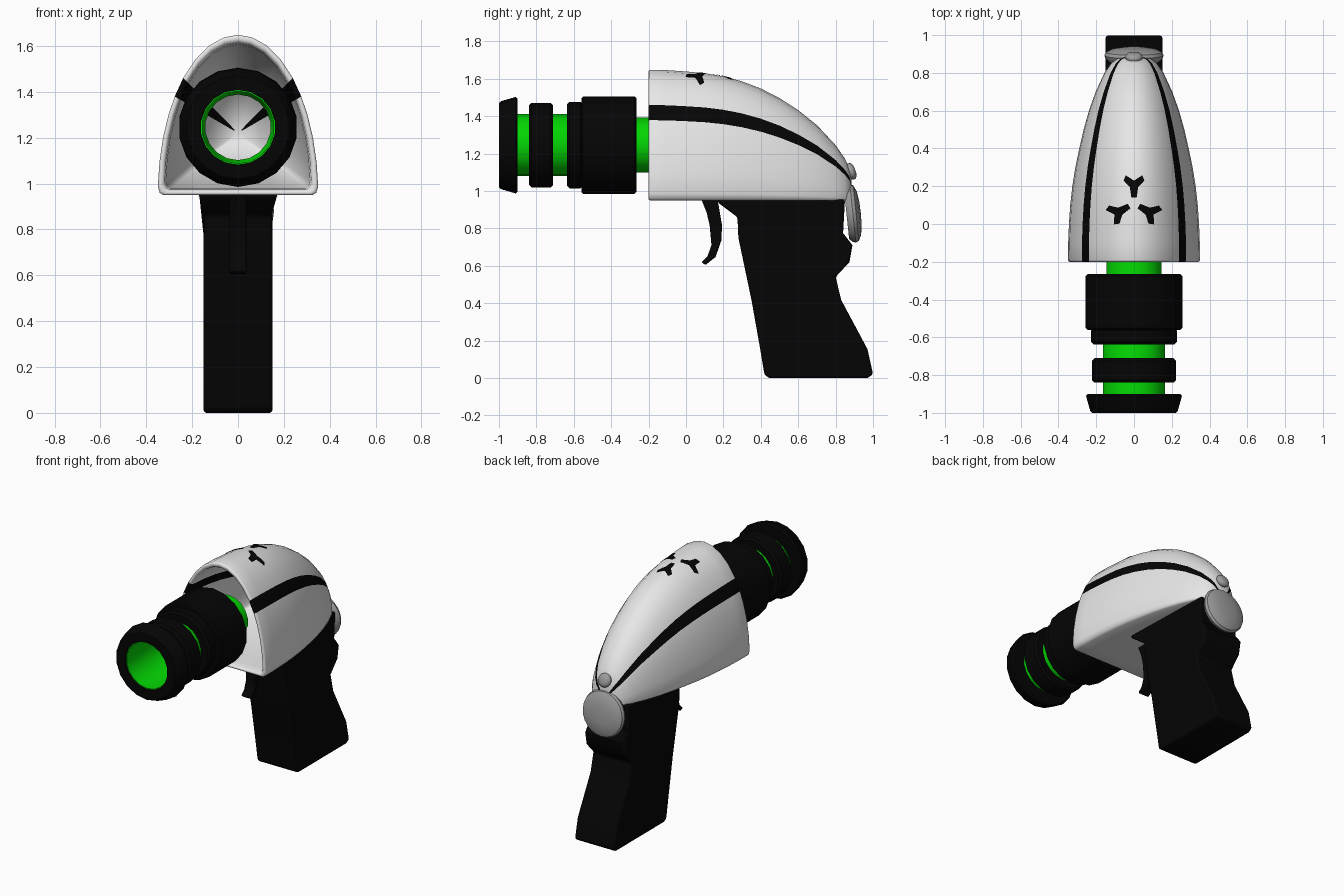
import bpy, bmesh, math
from mathutils import Vector

if "Cube" in bpy.data.objects:
    bpy.data.objects.remove(bpy.data.objects["Cube"])


def mat(name, rgb):
    m = bpy.data.materials.new(name)
    m.diffuse_color = (*rgb, 1)
    m.use_nodes = True
    m.node_tree.nodes["Principled BSDF"].inputs["Base Color"].default_value = m.diffuse_color
    return m


WHITE = mat("white_shell", (0.8, 0.8, 0.8))
BLACK = mat("matte_black", (0.0015, 0.0015, 0.0015))
GREEN = mat("bright_green", (0.001, 0.68, 0.001))
GREY = mat("mid_grey", (0.34, 0.34, 0.34))


def finish(bm, name, mats, angle=35, recalc=True):
    if recalc:
        bmesh.ops.recalc_face_normals(bm, faces=bm.faces[:])
    me = bpy.data.meshes.new(name)
    bm.to_mesh(me)
    bm.free()
    ob = bpy.data.objects.new(name, me)
    bpy.context.collection.objects.link(ob)
    for m in mats:
        me.materials.append(m)
    bpy.ops.object.select_all(action='DESELECT')
    ob.select_set(True)
    bpy.context.view_layer.objects.active = ob
    bpy.ops.object.shade_smooth_by_angle(angle=math.radians(angle))
    return ob


def lathe(name, profile, material, n=18, closed=True, loc=(0, 0, 1.245), tilt=0):
    """Turn (y, r) points round the y axis."""
    bm = bmesh.new()
    rings = []
    for i in range(n):
        a = 2 * math.pi * i / n
        rings.append([bm.verts.new((r * math.sin(a), y, r * math.cos(a))) for y, r in profile])
    k = len(profile)
    for i in range(n):
        a, b = rings[i], rings[(i + 1) % n]
        for j in range(k if closed else k - 1):
            q = (j + 1) % k
            bm.faces.new((a[j], a[q], b[q], b[j]))
    bmesh.ops.remove_doubles(bm, verts=bm.verts[:], dist=1e-5)
    bmesh.ops.dissolve_degenerate(bm, edges=bm.edges[:], dist=1e-5)
    ob = finish(bm, name, [material])
    ob.location = loc
    ob.rotation_euler.x = math.radians(tilt)
    return ob


def slab(name, outline, half, material, bevel, flare=None):
    """Extrude a (y, z) side outline to both sides of x = 0."""
    bm = bmesh.new()
    f = bm.faces.new([bm.verts.new((-half, y, z)) for y, z in outline])
    r = bmesh.ops.extrude_face_region(bm, geom=[f])
    for v in r['geom']:
        if isinstance(v, bmesh.types.BMVert):
            v.co.x = half
    if flare:
        for v in bm.verts:
            v.co.x *= flare(v.co)
    ob = finish(bm, name, [material])
    b = ob.modifiers.new("soft_edges", 'BEVEL')
    b.width = bevel
    b.segments = 2
    b.angle_limit = math.radians(50)
    return ob


# Shell: stations of (y, half width, height above the flat base)
BASE = 0.95
ST = [(-0.19, .35, .698), (-0.1, .349, .696), (0, .345, .689), (.1, .338, .68), (.2, .327, .663),
      (.3, .311, .636), (.4, .29, .598), (.5, .267, .547), (.6, .239, .482), (.7, .203, .402),
      (.8, .157, .295), (.85, .122, .222), (.875, .09, .17), (.885, .05, .11)]
half = [3, 12, 21, 30, 37.9, 46.9, 58, 69, 80]
angles = half + [90] + [180 - a for a in reversed(half)]
SEC = [(math.cos(math.radians(a)), math.sin(math.radians(a))) for a in angles]
SEC += [(-.975, .014), (-.93, 0), (-.5, 0), (.5, 0), (.93, 0), (.975, .014)]
STRIPE = {4, len(angles) - 6}


def section(y, w, h, s=1.0, cz=1.22):
    return [Vector((u * w * s, y, cz + (BASE + v * h - cz) * s)) for u, v in SEC]


loops = []
# bowl-shaped cavity, deepest first, then rounded rim, then the outside to the tail
for k in range(12):
    t = math.cos(math.radians(4 + k * 82 / 11))
    s = 0.9 * math.sqrt(1 - t * t)
    loops.append(section(-0.19 + 0.72 * t, .35, .7, s))
for y, s in ((-.185, .915), (-.197, .935), (-.2, .955), (-.2, .975), (-.197, .992)):
    loops.append(section(y, .35, .699, s))
loops += [section(*st) for st in ST]
bm = bmesh.new()
rows = [[bm.verts.new(p) for p in lp] for lp in loops]
n = len(SEC)
for a, b in zip(rows, rows[1:]):
    for j in range(n):
        q = (j + 1) % n
        f = bm.faces.new((a[j], a[q], b[q], b[j]))
        f.material_index = 1 if j in STRIPE else 0
bm.faces.new(rows[0])
bm.faces.new(rows[-1])
finish(bm, "body_shell", [WHITE, BLACK], 60)


def shell_top(x, y):
    for (y0, w0, h0), (y1, w1, h1) in zip(ST, ST[1:]):
        if y0 <= y <= y1:
            t = (y - y0) / (y1 - y0)
            w, h = w0 + (w1 - w0) * t, h0 + (h1 - h0) * t
            return BASE + h * math.sqrt(1 - (x / w) ** 2)


# Three forked marks painted on top of the shell
MARK = [(-.014, .03), (-.022, .085), (-.055, .12), (-.044, .148), (0, .12),
        (.044, .148), (.055, .12), (.022, .085), (.014, .03)]
bm = bmesh.new()
for k in range(3):
    c, s = math.cos(k * 2 * math.pi / 3), math.sin(k * 2 * math.pi / 3)
    bm.faces.new([bm.verts.new((x * c - y * s, .11 + x * s + y * c, 0)) for x, y in reversed(MARK)])
bmesh.ops.triangulate(bm, faces=bm.faces[:])
bmesh.ops.subdivide_edges(bm, edges=bm.edges[:], cuts=2, use_grid_fill=True)
for v in bm.verts:
    v.co.z = shell_top(v.co.x, v.co.y) + .003
bm.normal_update()
for f in bm.faces:
    if f.normal.z < 0:
        f.normal_flip()
finish(bm, "top_marks", [BLACK], recalc=False)

# Barrel tube, open right through
lathe("barrel_tube", [(-.985, .166), (-.5, .166), (-.45, .147), (-.1, .147),
                      (-.1, .143), (-.46, .143), (-.51, .158), (-.985, .158)], GREEN)


# Black collars round the barrel
def collar(name, y0, y1, r0, r1, c):
    lathe(name, [(y0, .163), (y0, r0 - c), (y0 + c, r0), (y1 - c, r1), (y1, r1 - c), (y1, .163)], BLACK)


collar("muzzle_ring", -1.0, -.9, .235, .258, .01)
collar("front_collar", -.84, -.71, .226, .226, .014)
collar("middle_collar", -.637, -.55, .231, .231, .014)
lathe("rear_collar", [(-.56, .163), (-.56, .25), (-.55, .26), (-.275, .26), (-.265, .25), (-.265, .145)], BLACK)

# Grip and trigger
slab("grip", [(.165, .955), (.175, .935), (.275, .86), (.28, .75), (.35, .417), (.393, .176),
              (.42, .015), (.447, 0), (.97, 0), (1.0, .02), (.97, .155), (.83, .417), (.80, .54),
              (.874, .62), (.89, .71), (.84, .775), (.85, .955)], .15, BLACK, .015,
     lambda p: 1.15 if p.z > .92 and p.y < .5 else 1)
slab("trigger", [(.08, .96), (.11, .885), (.126, .82), (.136, .71), (.115, .652), (.083, .62), (.104, .604),
                 (.158, .647), (.19, .738), (.192, .82), (.168, .96)], .036, BLACK, .006)

# Round cap and button at the tail
CAP = [(-.2, 0), (-.2, .85), (-.1, .96), (0, 1), (.1, .95), (.19, .75), (.24, .4), (.25, 0)]
lathe("tail_cap", [(y * .17, r * .157) for y, r in CAP], GREY, 24, False, (0, .892, .88), 6)
lathe("tail_button", [(y * .09, r * .046) for y, r in CAP], GREY, 16, False, (0, .884, 1.105), 20)
